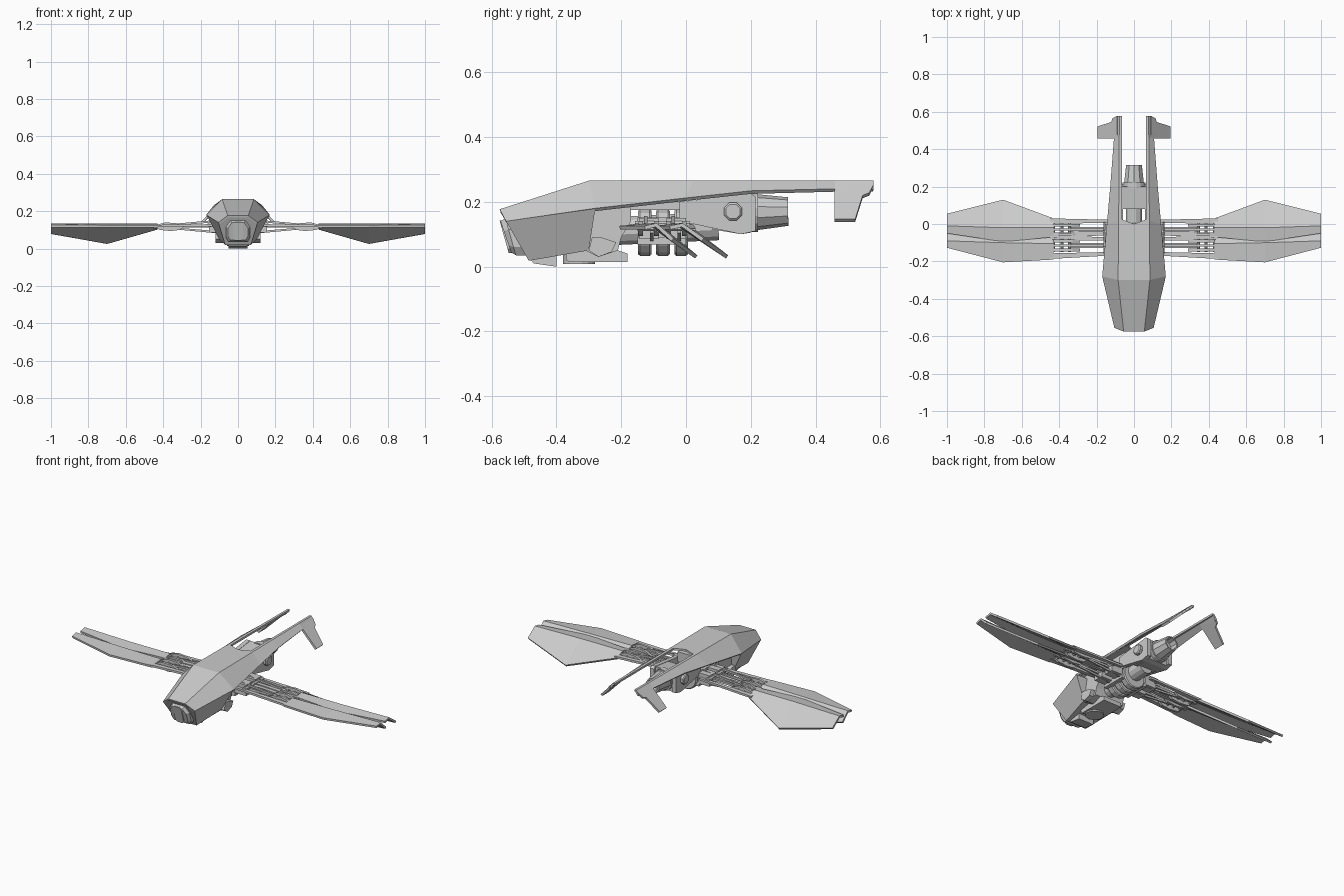
import bpy, bmesh, math
from mathutils import Vector, Matrix


def make(name, verts, faces, mirror=True, thick=0, recalc=True):
    me = bpy.data.meshes.new(name)
    me.from_pydata(verts, [], faces)
    if recalc:
        bm = bmesh.new()
        bm.from_mesh(me)
        bmesh.ops.recalc_face_normals(bm, faces=bm.faces)
        bm.to_mesh(me)
        bm.free()
    ob = bpy.data.objects.new(name, me)
    bpy.context.collection.objects.link(ob)
    if mirror:
        m = ob.modifiers.new("mirror", 'MIRROR')
        m.use_clip = True
        m.merge_threshold = 0.0005
    if thick:
        s = ob.modifiers.new("thickness", 'SOLIDIFY')
        s.thickness = thick
        s.offset = -1
    return ob


def loft(name, rings, mirror=False):
    n = len(rings[0])
    verts = [p for r in rings for p in r]
    faces = [tuple(range(n)), tuple(range(len(verts) - n, len(verts)))]
    for k in range(len(rings) - 1):
        for i in range(n):
            j = (i + 1) % n
            faces.append((k*n + i, k*n + j, k*n + n + j, k*n + n + i))
    return make(name, verts, faces, mirror)


def side_prism(name, pts, x0, x1, mirror=False):
    return loft(name, [[(x, y, z) for y, z in pts] for x in (x0, x1)], mirror)


def box(name, x0, x1, y0, y1, z0, z1, mirror=False):
    return side_prism(name, [(y0, z0), (y1, z0), (y1, z1), (y0, z1)], x0, x1, mirror)


def tube(name, stations, n=16, mirror=False):
    # stations: (centre, radius); rings perpendicular to the first-last axis
    a, b = Vector(stations[0][0]), Vector(stations[-1][0])
    d = (b - a).normalized()
    u = d.cross(Vector((0, 0, 1)))
    u = u.normalized() if u.length > 0.01 else Vector((1, 0, 0))
    v = d.cross(u)
    rings = []
    for c, r in stations:
        rings.append([tuple(Vector(c) + r*(u*math.cos(t) + v*math.sin(t)))
                      for t in [2*math.pi*(i + .5)/n for i in range(n)]])
    return loft(name, rings, mirror)


# upper shell: faceted deck splitting into two tail booms
N0, N1, N2 = (0, -.575, .177), (0, -.3, .265), (0, 0, .265)
I2, I5 = (.065, .025, .265), (.065, .578, .265)
A = [(.055, -.575, .177), (.085, -.3, .265), (.082, .02, .265),
     (.081, .2, .265), (.079, .46, .265), (.078, .578, .265)]
B = [(.105, -.555, .14), (.17, -.28, .18), (.145, 0, .212),
     (.127, .2, .234), (.107, .46, .24), (.095, .578, .24)]
I3, I4 = (.065, .2, .265), (.065, .46, .265)
v = [N0, N1, N2, I2, I3, I4, I5] + A + B
f = [(0, 7, 8, 1), (1, 8, 9, 3, 2), (3, 9, 10, 4), (4, 10, 11, 5), (5, 11, 12, 6)]
f += [(7 + i, 13 + i, 14 + i, 8 + i) for i in range(5)]
make("upper_shell", v, f, True, .012, False)

# lower cockpit with slanted face
v = [(0, -.57, .174), (.054, -.57, .174), B[0], (.068, -.485, .018), (0, -.485, .018),
     (0, -.28, .18), (.168, -.28, .179), (.1, -.3, .05), (0, -.3, .05)]
make("cockpit", v, [(0, 1, 2, 3, 4), (2, 6, 7, 3), (3, 7, 8, 4), (5, 8, 7, 6), (0, 5, 6, 2, 1)])

# nose sensor block and its raised plate
outer = [(-.065, .06), (-.05, .035), (.05, .035), (.065, .06),
         (.065, .115), (.04, .15), (-.04, .15), (-.065, .115)]
loft("nose_block", [[(x*s, y0 - (z - .035)*.28, .09 + (z - .09)*s) for x, z in outer]
                    for y0, s in ((-.46, 1), (-.525, 1), (-.54, .82))])
slot = [(-.028, .055), (-.018, .042), (.018, .042), (.028, .055),
        (.028, .13), (.018, .143), (-.018, .143), (-.028, .13)]
loft("nose_plate", [[(x, y0 - (z - .035)*.28, z) for x, z in slot] for y0 in (-.5, -.545)])

# belly parts
side_prism("chin_skid", [(-.48, .022), (-.47, .01), (-.4, 0), (-.4, .035), (-.47, .035)], -.05, .05)
side_prism("belly_tray", [(-.37, .02), (-.36, .015), (-.18, .015), (-.18, .04), (-.24, .06), (-.37, .06)], -.06, .06)
tube("belly_disc", [((0, -.33, .05), .05), ((0, -.33, .008), .05)], 16)
side_prism("rear_cabin", [(-.31, .05), (-.27, .03), (-.21, .05), (-.2, .09), (-.17, .14), (-.17, .2), (-.31, .2)], -.095, .095)
side_prism("cabin_cheek", [(-.3, .05), (-.27, .03), (-.23, .045), (-.215, .075), (-.26, .09), (-.29, .09)], .09, .12, True)
box("spine", -.06, .06, -.2, -.005, .175, .235)

# ribbed wing drive drum
tube("drive_shaft", [((0, -.22, .11), .045), ((0, .1, .125), .045)], 12)
for i, y in enumerate((-.148, -.092, -.036)):
    tube(f"drive_drum_{i}", [((0, y, .105), .068), ((0, y + .006, .105), .073),
                             ((0, y + .036, .105), .073), ((0, y + .042, .105), .068)], 16)
for i, z in enumerate((.08, .14)):
    box(f"drum_rail_{i}", .055, .085, -.15, 0, z - .012, z + .012, True)

# rear engine with side arms and round pivots
side_prism("engine_arm", [(-.02, .2), (.2, .226), (.215, .215), (.215, .11), (.17, .1), (.03, .13), (-.02, .14)], .06, .085, True)
tube("arm_pivot", [((.08, .145, .17), .03), ((.1, .145, .17), .03), ((.105, .145, .17), .024)], 8, True)
side_prism("engine_block", [(.08, .21), (.2, .224), (.2, .105), (.17, .1), (.08, .115)], -.062, .062)
tube("engine_collar", [((0, .19, .168), .062), ((0, .222, .168), .062)], 16)
tube("engine_nozzle", [((0, .215, .168), .056), ((0, .315, .17), .044),
                       ((0, .3151, .17), .036), ((0, .27, .169), .034)], 10)

# drooping tail fins
make("tail_fin", [(.09, .458, .255), (.195, .458, .147), (.195, .522, .147),
                  (.122, .545, .22), (.115, .565, .228), (.09, .578, .252)],
     [(0, 1, 2, 3, 4, 5)], True, .013, False)

# wings: two folded blades per side, flat in front and drooping behind
X = (.36, .43, .70, 1.0)
blades = {
    "front_wing": ((-.183, -.19, -.205, -.127), (-.11, -.105, -.1, -.09), (-.065, -.06, .035, -.038)),
    "rear_wing": ((-.066, -.07, -.095, -.05), (-.025, -.02, -.02, -.01), (.026, .03, .13, .055)),
}
ZT = (.118, .112, .035, .088)
for name, (lead, crease, trail) in blades.items():
    v = []
    for i, x in enumerate(X):
        v += [(x, lead[i], .126), (x, crease[i], .134), (x, trail[i], ZT[i])]
    f = []
    for i in range(1, 3):
        for k in range(2):
            f.append((3*i + k, 3*i + 3 + k, 3*i + 4 + k, 3*i + 1 + k))
    make(name, v, f, True, .012, False)

# wing root struts: outer strips, paired rods, clevises and pins
def strip(name, p, q, w0, w1, h0, h1):
    loft(name, [[(c[0], c[1] + a*w, c[2] + b*h) for a, b in ((-1, -1), (1, -1), (1, 1), (-1, 1))]
                for c, w, h in ((p, w0, h0), (q, w1, h1))], True)


for tag, yc, ya, yb in (("front", -.115, -.17, -.075), ("rear", -.03, -.06, .018)):
    strip(tag + "_leading_strip", (.1, ya + .012, .125), (.45, ya - .002, .121), .009, .015, .006, .006)
    strip(tag + "_trailing_strip", (.1, yb - .004, .125), (.45, yb - .002, .112), .008, .014, .006, .006)
    strip(tag + "_upper_rod", (.08, yc - .009, .15), (.34, yc - .009, .128), .005, .005, .006, .005)
    strip(tag + "_lower_rod", (.08, yc + .009, .085), (.34, yc + .009, .108), .005, .005, .006, .005)
    strip(tag + "_centre_rod", (.08, yc, .118), (.46, yc, .12), .006, .006, .006, .006)
    box(tag + "_root_block", .08, .155, yc - .03, yc + .03, .085, .15, True)
    tube(tag + "_root_pin", [((.15, yc - .042, .128), .014), ((.15, yc + .042, .128), .014)], 8, True)
    for k, dy in enumerate((-.024, .024)):
        # lens-shaped clevis cheeks
        pts = [(.29, .118), (.33, .136), (.39, .14), (.43, .128), (.44, .115), (.42, .1), (.36, .094), (.31, .1)]
        loft(f"{tag}_clevis_{k}", [[(x, yc + dy + e, z) for x, z in pts] for e in (-.007, .007)], True)
    for k, x in enumerate((.345, .385, .43)):
        tube(f"{tag}_clevis_pin_{k}", [((x, yc - .034, .118), .008), ((x, yc + .034, .118), .008)], 8, True)
